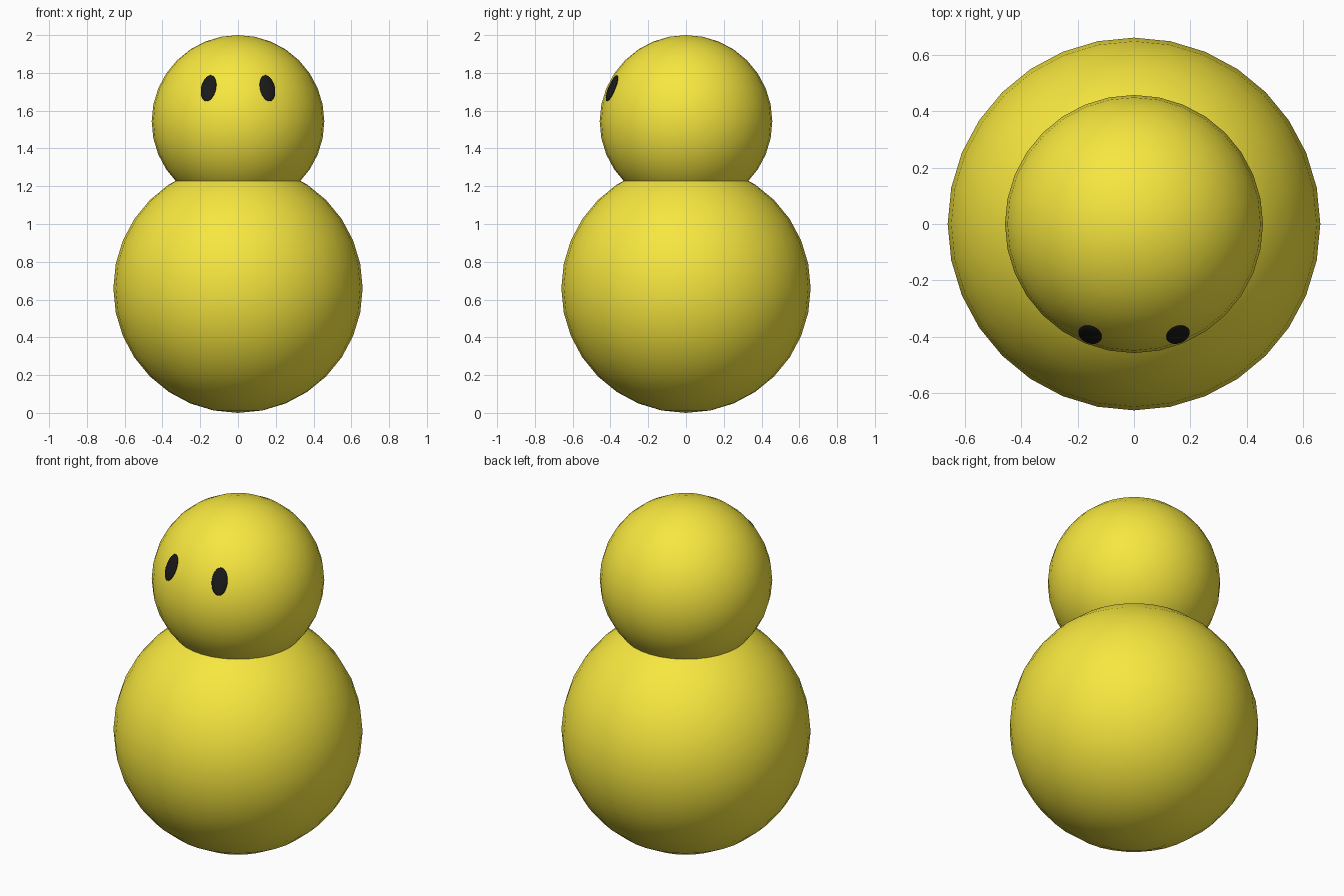
import bpy
from mathutils import Vector, Matrix

if "Cube" in bpy.data.objects:
    bpy.data.objects.remove(bpy.data.objects["Cube"])


def material(name, color):
    m = bpy.data.materials.new(name)
    m.diffuse_color = (*color, 1)
    m.use_nodes = True
    m.node_tree.nodes["Principled BSDF"].inputs["Base Color"].default_value = m.diffuse_color
    return m


yellow = material("yellow", (0.93, 0.8, 0.05))
black = material("black", (0.01, 0.01, 0.01))


def ball(name, radius, center, mat, segments=32, rings=16):
    bpy.ops.mesh.primitive_uv_sphere_add(segments=segments, ring_count=rings,
                                         radius=radius, location=center)
    ob = bpy.context.object
    ob.name = name
    ob.data.materials.append(mat)
    bpy.ops.object.shade_smooth()
    return ob


# Stacked round body and head
HEAD_R = 0.457
HEAD_C = Vector((0, 0, 2 - HEAD_R))
ball("body", 0.66, (0, 0, 0.66), yellow)
ball("head", HEAD_R, HEAD_C, yellow)

# Oval eyes: flattened balls lying on the head surface
for side, sx in (("left", -1), ("right", 1)):
    normal = Vector((sx * 0.155, -0.39, 0.175)).normalized()
    right = Vector((0, 0, 1)).cross(normal).normalized()
    up = normal.cross(right)
    eye = ball(side + "_eye", 1, (0, 0, 0), black, 24, 12)
    turn = Matrix((right, up, normal)).transposed().to_4x4()
    eye.matrix_world = (Matrix.Translation(HEAD_C + normal * HEAD_R) @ turn
                        @ Matrix.Diagonal((0.043, 0.075, 0.012, 1)))
